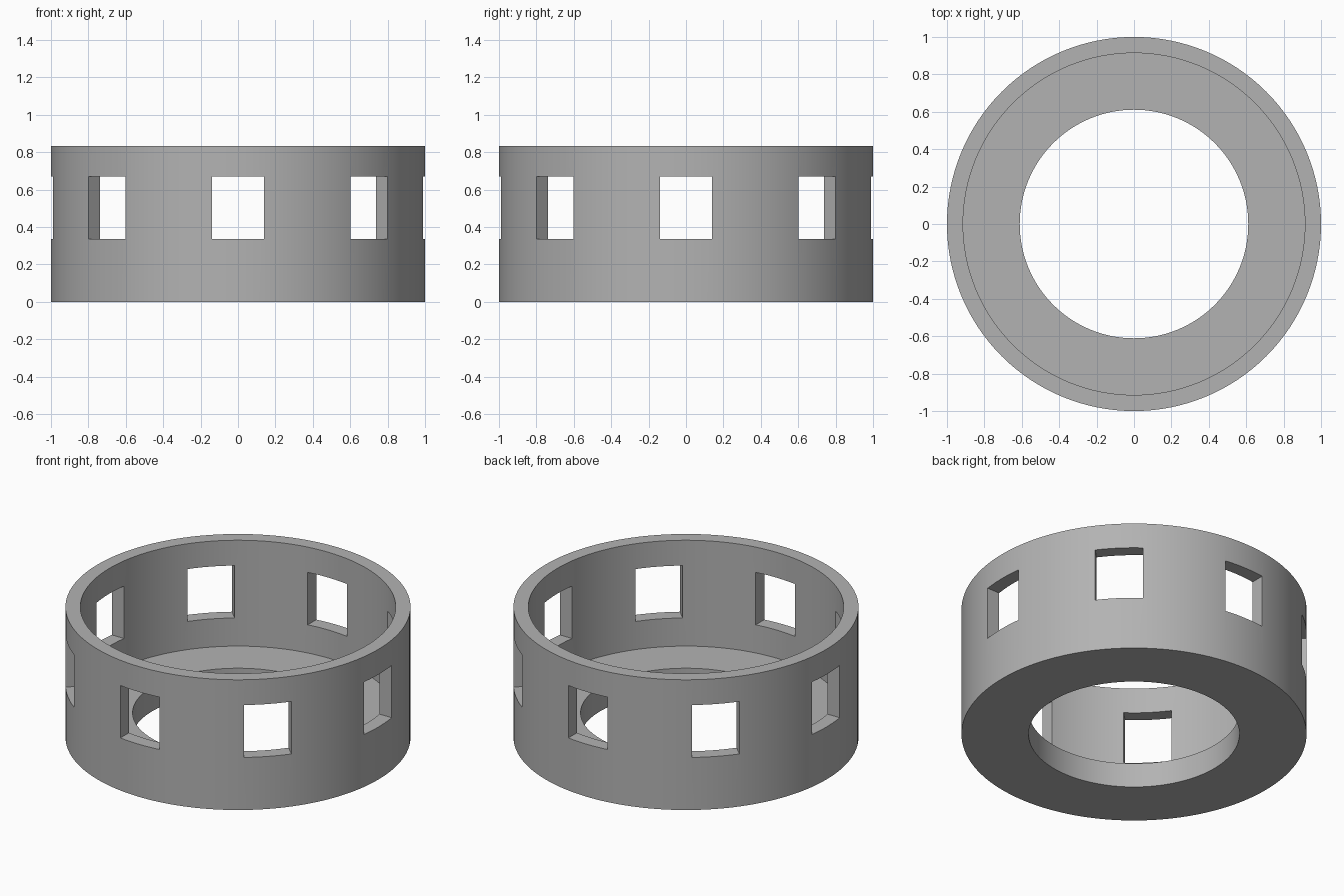
import bpy, bmesh, math
from mathutils import Matrix

cube = bpy.data.objects.get("Cube")
if cube:
    bpy.data.objects.remove(cube, do_unlink=True)

OUTER, INNER, HOLE = 1.0, 0.914, 0.611
HEIGHT, FLOOR = 0.833, 0.156
WINDOW_W, WINDOW_LOW, WINDOW_HIGH = 0.278, 0.336, 0.671
SEGMENTS, WINDOWS = 128, 8


def make_object(name, bm):
    bmesh.ops.recalc_face_normals(bm, faces=bm.faces)
    mesh = bpy.data.meshes.new(name)
    bm.to_mesh(mesh)
    bm.free()
    obj = bpy.data.objects.new(name, mesh)
    bpy.context.collection.objects.link(obj)
    return obj


# Single plain grey
grey = bpy.data.materials.new("plain grey")
grey.use_nodes = True
colour = (0.45, 0.45, 0.45, 1)
grey.diffuse_color = colour
grey.node_tree.nodes["Principled BSDF"].inputs["Base Color"].default_value = colour

# Ring body: stepped section turned around z
section = [(HOLE, 0), (OUTER, 0), (OUTER, HEIGHT), (INNER, HEIGHT), (INNER, FLOOR), (HOLE, FLOOR)]
bm = bmesh.new()
verts = [bm.verts.new((r, 0, z)) for r, z in section]
edges = [bm.edges.new((v, verts[i - 1])) for i, v in enumerate(verts)]
bmesh.ops.spin(bm, geom=verts + edges, cent=(0, 0, 0), axis=(0, 0, 1),
               angle=math.tau, steps=SEGMENTS, use_merge=True)
bmesh.ops.remove_doubles(bm, verts=bm.verts, dist=1e-4)
ring = make_object("ring_body", bm)
ring.data.materials.append(grey)

# Window cutters: straight-sided boxes spaced evenly round the wall
bm = bmesh.new()
for i in range(WINDOWS):
    place = (Matrix.Rotation(math.tau * i / WINDOWS, 4, 'Z')
             @ Matrix.Translation((0.95, 0, (WINDOW_LOW + WINDOW_HIGH) / 2))
             @ Matrix.Diagonal((0.3, WINDOW_W, WINDOW_HIGH - WINDOW_LOW, 1)))
    bmesh.ops.create_cube(bm, size=1, matrix=place)
cutter = make_object("window_cutter", bm)
cutter.data.materials.append(grey)
cutter.hide_render = True

# Cut the windows, then smooth the round walls
cut = ring.modifiers.new("windows", 'BOOLEAN')
cut.operation = 'DIFFERENCE'
cut.solver = 'EXACT'
cut.object = cutter
bpy.ops.object.select_all(action='DESELECT')
ring.select_set(True)
bpy.context.view_layer.objects.active = ring
bpy.ops.object.modifier_apply(modifier=cut.name)
bpy.data.objects.remove(cutter, do_unlink=True)
bpy.ops.object.shade_smooth_by_angle(angle=math.radians(30))
